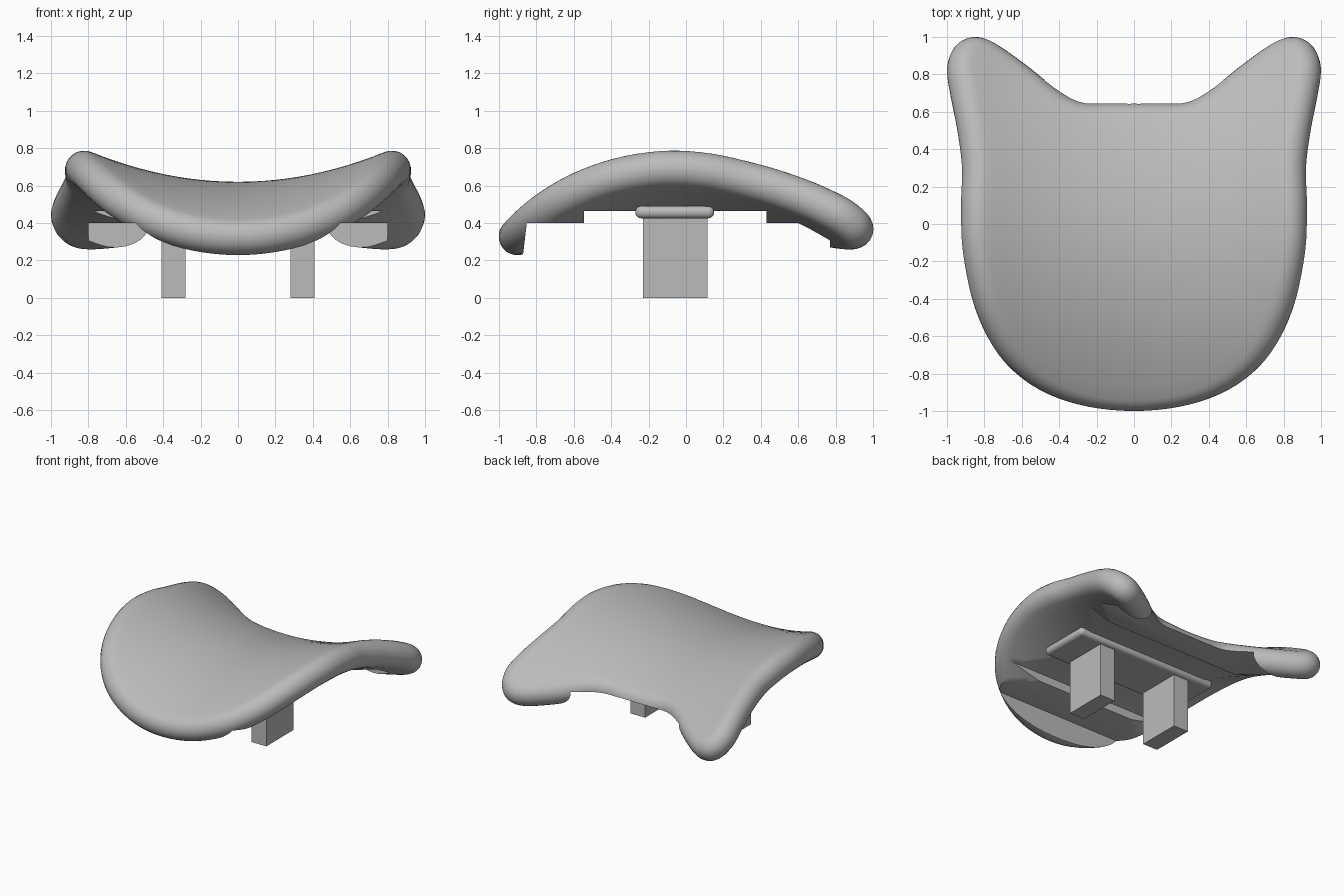
import bpy, bmesh, math
from mathutils import Vector

cube = bpy.data.objects.get("Cube")
if cube:
    bpy.data.objects.remove(cube, do_unlink=True)

grey = bpy.data.materials.new("plain grey")
grey.use_nodes = True
grey.diffuse_color = (0.5, 0.5, 0.5, 1)
grey.node_tree.nodes["Principled BSDF"].inputs["Base Color"].default_value = grey.diffuse_color

R = 0.1                      # half thickness of the seat
CENTRE = Vector((0, -0.1))   # crown of the saddle curve


def make_object(name, bm):
    bmesh.ops.recalc_face_normals(bm, faces=bm.faces)
    mesh = bpy.data.meshes.new(name)
    bm.to_mesh(mesh)
    bm.free()
    mesh.materials.append(grey)
    obj = bpy.data.objects.new(name, mesh)
    bpy.context.collection.objects.link(obj)
    return obj


def activate(obj):
    bpy.ops.object.select_all(action='DESELECT')
    obj.select_set(True)
    bpy.context.view_layer.objects.active = obj


def smooth(obj, angle=35):
    activate(obj)
    bpy.ops.object.shade_smooth_by_angle(angle=math.radians(angle))


def box(name, lo, hi, bevel=0.0):
    bm = bmesh.new()
    bmesh.ops.create_cube(bm, size=1)
    lo, hi = Vector(lo), Vector(hi)
    for v in bm.verts:
        v.co = (lo + hi) / 2 + v.co * (hi - lo)
    obj = make_object(name, bm)
    if bevel:
        mod = obj.modifiers.new("round", 'BEVEL')
        mod.width, mod.segments = bevel, 5
        smooth(obj)
    return obj


def saddle(p):
    """Point and unit normal on the middle surface of the seat."""
    bend = 0.30 if p.y < CENTRE.y else 0.33
    d = p.y - CENTRE.y
    pos = Vector((p.x, p.y, 0.52 - bend * d * d + 0.247 * p.x ** 2))
    return pos, Vector((-0.494 * p.x, 2 * bend * d, 1)).normalized()


def spline(pts, steps):
    """Closed smooth curve through the points."""
    out, n = [], len(pts)
    for i in range(n):
        a, b, c, d = (pts[(i + k) % n] for k in (-1, 0, 1, 2))
        for s in range(steps):
            t = s / steps
            out.append(b + (c - a) * t / 2 + (2 * a - 5 * b + 4 * c - d) * t * t / 2
                       + (3 * b - a - 3 * c + d) * t ** 3 / 2)
    return out


# Seat outline, half of it, mirrored
half = [(0, -1), (.3, -.965), (.55, -.86), (.73, -.69), (.85, -.45), (.915, -.15),
        (.925, .1), (.92, .3), (.945, .5), (.98, .68), (1, .82), (.975, .92), (.92, .98),
        (.84, 1), (.74, .965), (.57, .845), (.4, .71), (.28, .65), (.15, .645), (0, .645)]
half = [Vector(p) for p in half]
outline = spline(half + [Vector((-p.x, p.y)) for p in half[-2:0:-1]], 5)
count = len(outline)

inset, outward = [], []
for i, p in enumerate(outline):
    tangent = (outline[(i + 1) % count] - outline[i - 1]).normalized()
    normal = Vector((tangent.y, -tangent.x))
    outward.append(normal)
    inset.append(p - normal * R)


def inner_ring(scale, side):
    ring = []
    for p in inset:
        pos, n = saddle(CENTRE.lerp(p, scale))
        ring.append(pos + n * R * side)
    return ring


def rim_ring(angle):
    ring = []
    for p, o in zip(inset, outward):
        pos, n = saddle(p)
        side = o.to_3d()
        side = (side - n * side.dot(n)).normalized()
        ring.append(pos + (side * math.cos(angle) + n * math.sin(angle)) * R)
    return ring


# Seat shell: top, round rim, underside
steps = 12
rings = [inner_ring(k / steps, 1) for k in range(1, steps)]
rings += [rim_ring(math.radians(90 - k * 15)) for k in range(13)]
rings += [inner_ring(k / steps, -1) for k in range(steps - 1, 0, -1)]
bm = bmesh.new()
rows = [[bm.verts.new(co) for co in ring] for ring in rings]
for a, b in zip(rows, rows[1:]):
    for i in range(count):
        j = (i + 1) % count
        bm.faces.new((a[i], a[j], b[j], b[i]))
for row, side in ((rows[0], 1), (rows[-1], -1)):
    pos, n = saddle(CENTRE)
    pole = bm.verts.new(pos + n * R * side)
    for i in range(count):
        bm.faces.new((pole, row[i], row[(i + 1) % count]))
seat = make_object("seat", bm)

# Stepped flat underside cut out of the shell
profile = [(-.885, .1), (-.85, .4), (-.545, .4), (-.545, .465), (.43, .465), (.43, .4),
           (.77, .4), (.77, .1)]
bm = bmesh.new()
face = bm.faces.new([bm.verts.new((-.8, y, z)) for y, z in profile])
ext = bmesh.ops.extrude_face_region(bm, geom=[face])
bmesh.ops.translate(bm, vec=(1.6, 0, 0),
                    verts=[v for v in ext["geom"] if isinstance(v, bmesh.types.BMVert)])
cutter = make_object("underside_cutter", bm)
cutter.hide_render = True
mod = seat.modifiers.new("flat underside", 'BOOLEAN')
mod.operation, mod.solver, mod.object = 'DIFFERENCE', 'EXACT', cutter
activate(seat)
bpy.ops.object.modifier_apply(modifier=mod.name)
bpy.data.objects.remove(cutter, do_unlink=True)
smooth(seat, 30)

# Rounded mounting pad and the two posts
box("mounting_pad", (-.62, -.27, .425), (.62, .15, .49), 0.03)
for name, x in (("left_post", .28), ("right_post", -.41)):
    box(name, (x, -.23, 0), (x + .13, .115, .47))
